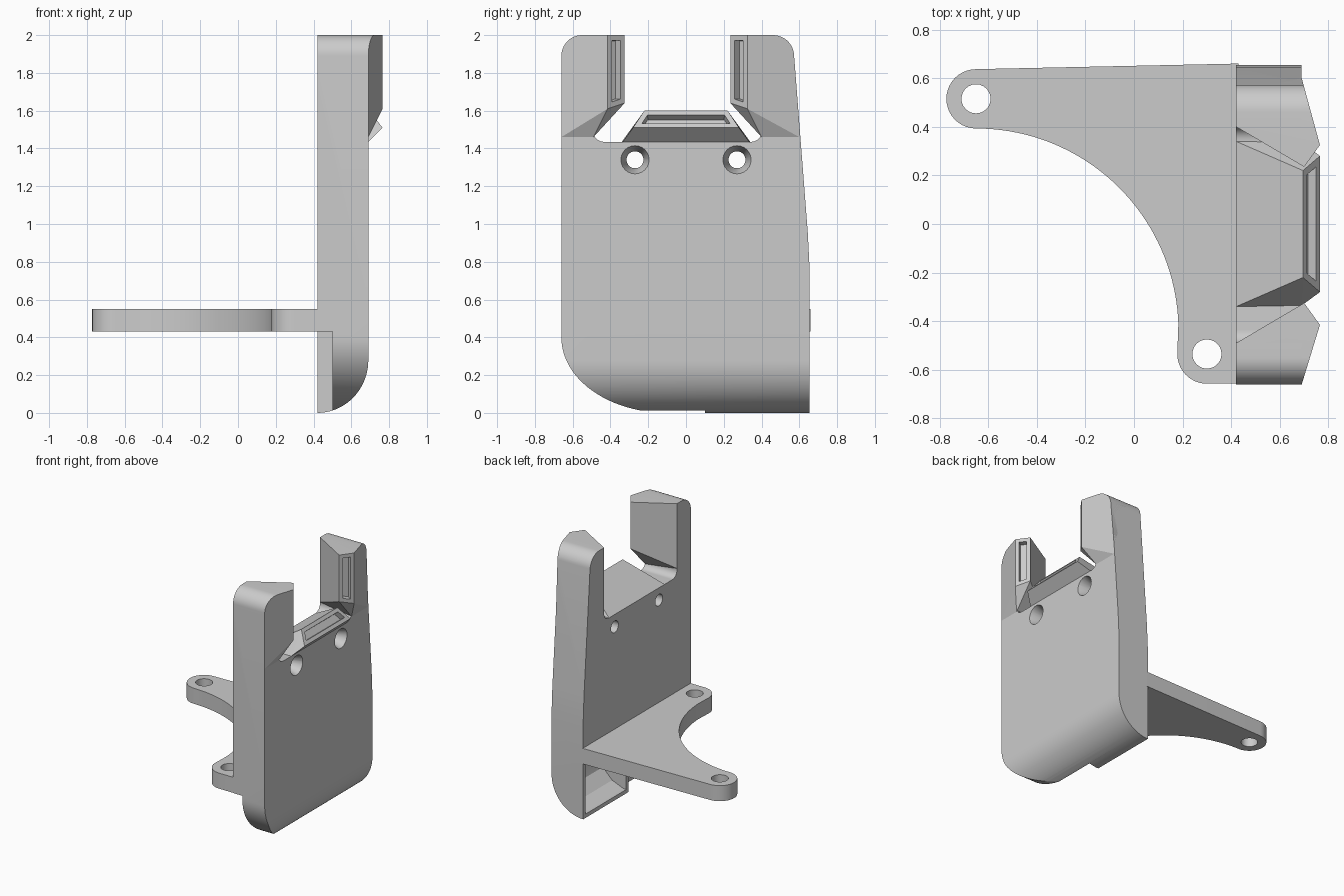
import bpy, bmesh, math
from mathutils import Vector

cube = bpy.data.objects.get("Cube")
if cube:
    bpy.data.objects.remove(cube, do_unlink=True)

grey = bpy.data.materials.new("light grey")
grey.use_nodes = True
COLOUR = (0.6, 0.6, 0.6, 1)
grey.diffuse_color = COLOUR
grey.node_tree.nodes["Principled BSDF"].inputs["Base Color"].default_value = COLOUR


def finish(name, bm):
    bmesh.ops.recalc_face_normals(bm, faces=bm.faces)
    mesh = bpy.data.meshes.new(name)
    bm.to_mesh(mesh)
    bm.free()
    mesh.materials.append(grey)
    obj = bpy.data.objects.new(name, mesh)
    bpy.context.scene.collection.objects.link(obj)
    return obj


def arc(cx, cy, rx, ry, start, end, n=16):
    angles = [math.radians(start + (end - start) * i / n) for i in range(n + 1)]
    return [(cx + rx * math.cos(a), cy + ry * math.sin(a)) for a in angles]


def extrude(name, pts, axis, lo, hi):
    """Extrude a 2D profile along an axis (the profile uses the other two, in order)."""
    def place(p, d):
        co = list(p)
        co.insert(axis, d)
        return co
    bm = bmesh.new()
    face = bm.faces.new([bm.verts.new(place(p, lo)) for p in pts])
    geom = bmesh.ops.extrude_face_region(bm, geom=[face])["geom"]
    shift = Vector(place((0, 0), hi - lo))
    bmesh.ops.translate(bm, vec=shift, verts=[v for v in geom if isinstance(v, bmesh.types.BMVert)])
    return finish(name, bm)


def hull(name, pts, slot_dir=None):
    """Convex block, with a recessed slot in the face nearest slot_dir."""
    bm = bmesh.new()
    for p in pts:
        bm.verts.new(p)
    bmesh.ops.convex_hull(bm, input=bm.verts)
    bmesh.ops.dissolve_limit(bm, angle_limit=0.01, verts=bm.verts, edges=bm.edges)
    bmesh.ops.recalc_face_normals(bm, faces=bm.faces)
    if slot_dir:
        bm.normal_update()
        face = max(bm.faces, key=lambda f: f.normal.dot(Vector(slot_dir).normalized()))
        bmesh.ops.inset_region(bm, faces=[face], thickness=0.028, use_even_offset=True)
        bmesh.ops.inset_region(bm, faces=[face], thickness=0.002, depth=-0.04, use_even_offset=True)
    return finish(name, bm)


def boolean(obj, tool, op="DIFFERENCE"):
    mod = obj.modifiers.new(op.lower(), "BOOLEAN")
    mod.operation, mod.solver, mod.object = op, "EXACT", tool
    bpy.context.view_layer.objects.active = obj
    bpy.ops.object.modifier_apply(modifier=mod.name)
    bpy.data.objects.remove(tool, do_unlink=True)


def smooth(obj):
    bpy.ops.object.select_all(action="DESELECT")
    obj.select_set(True)
    bpy.context.view_layer.objects.active = obj
    bpy.ops.object.shade_smooth_by_angle(angle=math.radians(20))


BACK, FRONT = 0.42, 0.69
NOTCH = (-0.49, 0.40)
FLOOR = 1.435

# Side outline of the upright plate, in y and z
outline = arc(-0.1, 0.4, 0.56, 0.4, 180, 270, 24)
outline += [(0.655, 0), (0.655, 0.75), (0.645, 0.95)]
outline += arc(0.46, 1.89, 0.112, 0.11, 5, 90, 12)
outline += arc(-0.55, 1.89, 0.11, 0.11, 90, 180, 12)

# Plate with its rounded lower edge
plate = extrude("plate", outline, 0, BACK, FRONT)
section = [(BACK, 2.1), (BACK, 0)] + arc(BACK, 0.28, FRONT - BACK, 0.28, -90, 0, 20) + [(FRONT, 2.1)]
boolean(plate, extrude("section", section, 1, -1, 1), "INTERSECT")

# Wide notch between the two prongs
r = 0.055
notch = [(NOTCH[0], 2.2)] + arc(NOTCH[0] + r, FLOOR + r, r, r, 180, 270, 8)
notch += arc(NOTCH[1] - r, FLOOR + r, r, r, 270, 360, 8) + [(NOTCH[1], 2.2)]
boolean(plate, extrude("notch", notch, 0, 0.2, 1))

# Countersunk screw holes
for y in (-0.27, 0.27):
    boolean(plate, extrude("bore", arc(y, 1.34, 0.045, 0.045, 0, 345, 23), 0, 0.3, 0.8))
    rings = [(x, *p) for x, rad in ((0.6, 0.045), (0.7, 0.078))
             for p in arc(y, 1.34, rad, rad, 0, 345, 23)]
    boolean(plate, hull("countersink", rings))

# Recess below the bracket, and the open pocket beside it
boolean(plate, extrude("recess", [(-1, -1), (0.1, -1), (0.1, 0.43), (-1, 0.43)], 0, 0.2, 0.5))
pocket = [(0.3, 0.03), (0.44, 0.03), (0.54, 0.07), (0.62, 0.15), (0.66, 0.3), (0.66, 0.43), (0.3, 0.43)]
boolean(plate, extrude("pocket", pocket, 1, 0.13, 0.625))
smooth(plate)

# Flared prongs, one on each side of the notch
for name, s, inner, outer in (("front_prong", -1, -NOTCH[0], 0.66), ("back_prong", 1, NOTCH[1], 0.6)):
    tip, ridge = inner - 0.165, inner - 0.075
    pts = []
    for x, y, low in ((BACK, inner, 1.5), (0.70, tip, 1.64), (0.765, ridge, 1.61),
                      (FRONT, inner, 1.46), (FRONT, outer, 1.46), (BACK, outer - 0.06, 1.5)):
        pts += [(x, s * y, low), (x, s * y, 2.0)]
    prong = hull(name, pts, (0.8, -s * 0.6, 0))
    boolean(prong, extrude("trim", outline, 0, 0.3, 0.9), "INTERSECT")
    smooth(prong)

# Sloping lip in the middle of the notch
lip_half = ((BACK, 0.34, FLOOR), (0.695, 0.22, 1.6), (0.765, 0.28, 1.51), (FRONT, 0.335, FLOOR))
hull("lip", [(x, s * y, z) for x, y, z in lip_half for s in (-1, 1)], (0.8, 0, 0.6))

# Horizontal bracket with a curved inner edge and two bolt holes
EARS = ((-0.65, 0.515), (0.3, -0.535))
bracket_pts = [(0.43, 0.66)] + arc(*EARS[0], 0.122, 0.122, 90, 270, 20)
bracket_pts += arc(-0.65, -0.44, 0.833, 0.833, 89, 2, 40)
bracket_pts += arc(*EARS[1], 0.122, 0.122, 175, 270, 12) + [(0.43, -0.657)]
bracket = extrude("bracket", bracket_pts, 2, 0.43, 0.55)
for x, y in EARS:
    boolean(bracket, extrude("bolt_hole", arc(x, y, 0.06, 0.06, 0, 345, 23), 2, 0.2, 0.8))
smooth(bracket)
